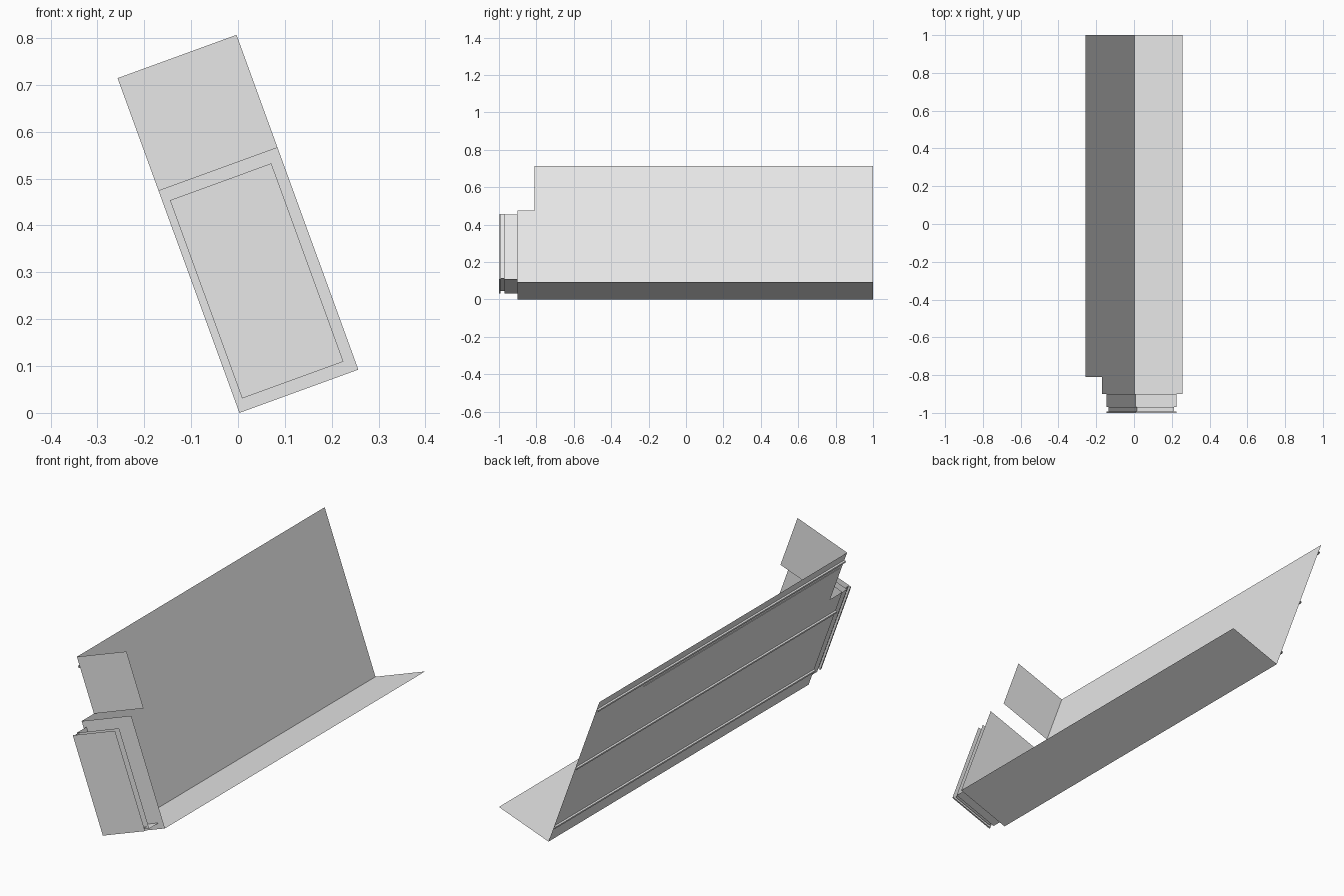
import bpy, bmesh
from math import radians
from mathutils import Matrix, Vector

if "Cube" in bpy.data.objects:
    bpy.data.objects.remove(bpy.data.objects["Cube"])

COLOUR = (0.8, 0.8, 0.8, 1)
grey = bpy.data.materials.new("light_grey")
grey.use_nodes = True
grey.diffuse_color = COLOUR
grey.node_tree.nodes["Principled BSDF"].inputs["Base Color"].default_value = COLOUR

# The whole cabinet leans about the y axis; parts are built upright
TILT = Matrix.Translation((0.003, 0, 0)) @ Matrix.Rotation(radians(-20), 4, "Y")
SIDES = {"left": Vector((-1, 0, 0)), "front": Vector((0, -1, 0)),
         "bottom": Vector((0, 0, -1)), "top": Vector((0, 0, 1))}
WIDTH, HEIGHT, STEP = 0.27, 0.76, 0.505
FRONT, UPPER_FRONT, BACK = -0.9, -0.81, 1.0


def finish(name, bm):
    mesh = bpy.data.meshes.new(name)
    bm.to_mesh(mesh)
    bm.free()
    mesh.materials.append(grey)
    ob = bpy.data.objects.new(name, mesh)
    bpy.context.collection.objects.link(ob)
    ob.matrix_world = TILT
    return ob


def shell(name, x, y, z, keep):
    """Box that keeps only the named sides."""
    bm = bmesh.new()
    bmesh.ops.create_cube(bm, size=1)
    bm.normal_update()
    wanted = [SIDES[k] for k in keep.split()]
    drop = [f for f in bm.faces if all(f.normal.dot(n) < 0.9 for n in wanted)]
    bmesh.ops.delete(bm, geom=drop, context="FACES")
    for v in bm.verts:
        v.co = [a + (b - a) * (c + 0.5) for (a, b), c in zip((x, y, z), v.co)]
    return finish(name, bm)


def side_plates(name, outlines, x):
    """Flat polygons given as (y, z) outlines, facing the outer side."""
    bm = bmesh.new()
    for pts in outlines:
        face = bm.faces.new([bm.verts.new((x, y, z)) for y, z in pts])
        face.normal_update()
        if face.normal.x > 0:
            face.normal_flip()
    return finish(name, bm)


# Cabinet body: stepped side wall, floor and two front plates
side_plates("side_wall", [[(BACK, 0), (FRONT, 0), (FRONT, STEP), (UPPER_FRONT, STEP),
                           (UPPER_FRONT, HEIGHT), (BACK, HEIGHT)]], 0)
shell("floor_and_lower_front", (0, WIDTH), (FRONT, BACK), (0, STEP), "front bottom")
shell("upper_front", (0, WIDTH), (UPPER_FRONT, BACK), (STEP, HEIGHT), "front")

# Door: frame, recessed neck and thin front plate
shell("door_frame", (0.016, 0.246), (-0.97, FRONT), (0.027, 0.477), "left front bottom")
shell("door_neck", (0.026, 0.236), (-0.993, -0.97), (0.037, 0.477), "left bottom")
shell("door_plate", (0.016, 0.246), (-1.0, -0.993), (0.027, 0.477), "left front bottom")

# Long rails on the side wall
for label, z, start in (("upper", 0.71, UPPER_FRONT), ("middle", 0.395, FRONT),
                        ("lower", 0.075, FRONT)):
    shell(label + "_rail", (-0.008, 0), (start, BACK), (z, z + 0.01), "left bottom top")

# Raised panel on the side wall and access plate under the floor
shell("side_panel", (-0.002, 0), (-0.79, 0.64), (0.41, 0.685), "left bottom top")
shell("floor_plate", (0.152, 0.235), (-0.785, 0.757), (-0.002, 0), "bottom")

# Row of slanted vents along the foot of the side wall
vents = []
COUNT = 19
for i in range(COUNT):
    y = 0.74 - i * 1.54 / COUNT
    vents.append([(y, 0.012), (y - 0.045, 0.012), (y - 0.065, 0.062), (y - 0.02, 0.062)])
side_plates("side_vents", vents, -0.002)
